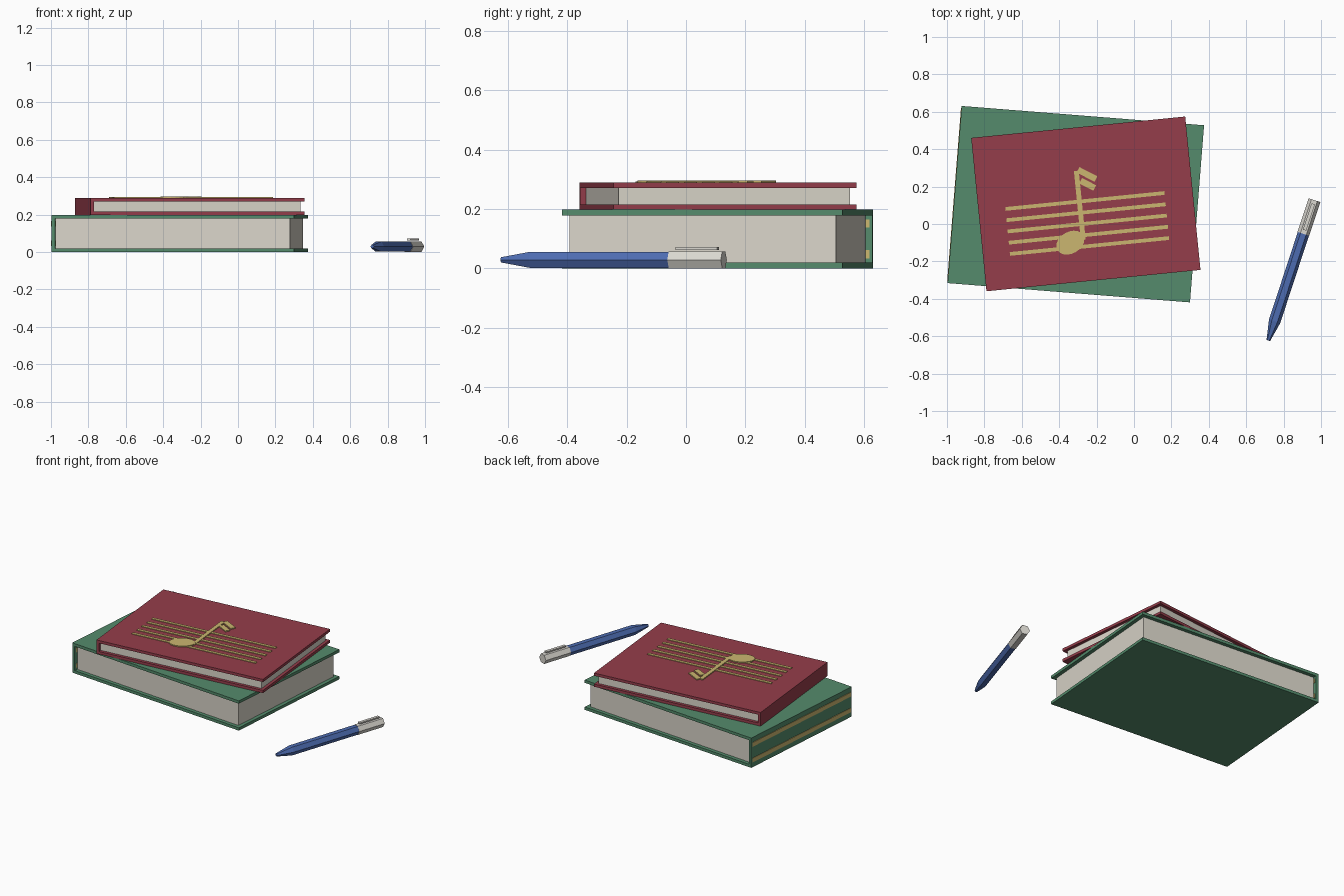
import bpy, bmesh, math
from mathutils import Matrix, Vector

if "Cube" in bpy.data.objects:
    bpy.data.objects.remove(bpy.data.objects["Cube"])


def mat(name, rgb):
    m = bpy.data.materials.new(name)
    m.diffuse_color = (*rgb, 1)
    m.use_nodes = True
    m.node_tree.nodes["Principled BSDF"].inputs["Base Color"].default_value = m.diffuse_color
    return m


GREEN = mat("green_cover", (0.09, 0.26, 0.15))
RED = mat("red_cover", (0.30, 0.047, 0.07))
PAPER = mat("paper", (0.70, 0.67, 0.59))
GOLD = mat("gold", (0.60, 0.47, 0.16))
BLUE = mat("pen_blue", (0.075, 0.15, 0.44))
SILVER = mat("pen_silver", (0.70, 0.68, 0.63))


def finish(name, bm, material, frame):
    bmesh.ops.recalc_face_normals(bm, faces=bm.faces)
    me = bpy.data.meshes.new(name)
    bm.to_mesh(me)
    bm.free()
    me.materials.append(material)
    ob = bpy.data.objects.new(name, me)
    ob.matrix_world = frame
    bpy.context.collection.objects.link(ob)
    return ob


def box(name, size, centre, material, frame, turn=0):
    bm = bmesh.new()
    bmesh.ops.create_cube(bm, size=1, matrix=Matrix.Translation(centre)
                          @ Matrix.Rotation(math.radians(turn), 4, 'Z')
                          @ Matrix.Diagonal((*size, 1)))
    return finish(name, bm, material, frame)


def hex_tube(name, rings, material, frame):
    """Six-sided solid along local x; rings are (x, radius)."""
    bm = bmesh.new()
    loops = [[bm.verts.new((x, r * math.cos(k * math.pi / 3), r * math.sin(k * math.pi / 3)))
              for k in range(6)] for x, r in rings]
    for a, b in zip(loops, loops[1:]):
        for k in range(6):
            j = (k + 1) % 6
            bm.faces.new((a[k], a[j], b[j], b[k]))
    bm.faces.new(loops[0])
    bm.faces.new(loops[-1])
    return finish(name, bm, material, frame)


def frame_at(x, y, z, degrees):
    return Matrix.Translation((x, y, z)) @ Matrix.Rotation(math.radians(degrees), 4, 'Z')


def book(prefix, w, d, h, t, inset, cover, frame):
    """Two cover boards, a spine on the -x side and an inset page block."""
    box(prefix + "_bottom_cover", (w, d, t), (0, 0, t / 2), cover, frame)
    box(prefix + "_top_cover", (w, d, t), (0, 0, h - t / 2), cover, frame)
    box(prefix + "_spine", (t, d, h - 2 * t), (-w / 2 + t / 2, 0, h / 2), cover, frame)
    box(prefix + "_pages", (w - t - inset, d - 2 * inset, h - 2 * t),
        ((t - inset) / 2, 0, h / 2), PAPER, frame)


# Large green book with two gold spine bands
green = frame_at(-0.311, 0.106, 0, -4.55)
book("green_book", 1.30, 0.95, 0.198, 0.019, 0.024, GREEN, green)
for label, z in (("lower", 0.047), ("upper", 0.151)):
    box(label + "_spine_band", (0.025, 0.93, 0.028), (-0.6405, 0, z), GOLD, green)

# Smaller red book on top
red = frame_at(-0.2575, 0.1075, 0.198, 5.7)
book("red_book", 1.15, 0.824, 0.091, 0.018, 0.02, RED, red)

# Gold staff lines and note on the red cover
for i in range(5):
    box(f"staff_line_{i + 1}", (0.855, 0.020, 0.004),
        (-0.003, -0.105 + (i - 2) * 0.0605, 0.093), GOLD, red)
bm = bmesh.new()
bmesh.ops.create_cone(bm, cap_ends=True, segments=20, radius1=1, radius2=1, depth=1,
                      matrix=Matrix.Translation((-0.103, -0.198, 0.0945))
                      @ Matrix.Rotation(math.radians(24), 4, 'Z')
                      @ Matrix.Diagonal((0.08, 0.058, 0.007, 1)))
finish("note_head", bm, GOLD, red)
box("note_stem", (0.026, 0.37, 0.0066), (-0.033, -0.004, 0.0943), GOLD, red)
box("note_flag_top", (0.107, 0.033, 0.0072), (0.022, 0.156, 0.0946), GOLD, red, -33)
box("note_flag_lower", (0.085, 0.033, 0.0072), (0.020, 0.103, 0.0946), GOLD, red, -33)

# Six-sided pen lying on the table
pen = frame_at(0.718, -0.623, 0.0286, 71.8)
hex_tube("pen_body", [(0, 0.010), (0.108, 0.0315), (0.605, 0.0315)], BLUE, pen)
hex_tube("pen_cap", [(0.60, 0.033), (0.79, 0.033)], SILVER, pen)
box("pen_clip", (0.148, 0.019, 0.009), (0.695, 0, 0.0385), SILVER, pen)
